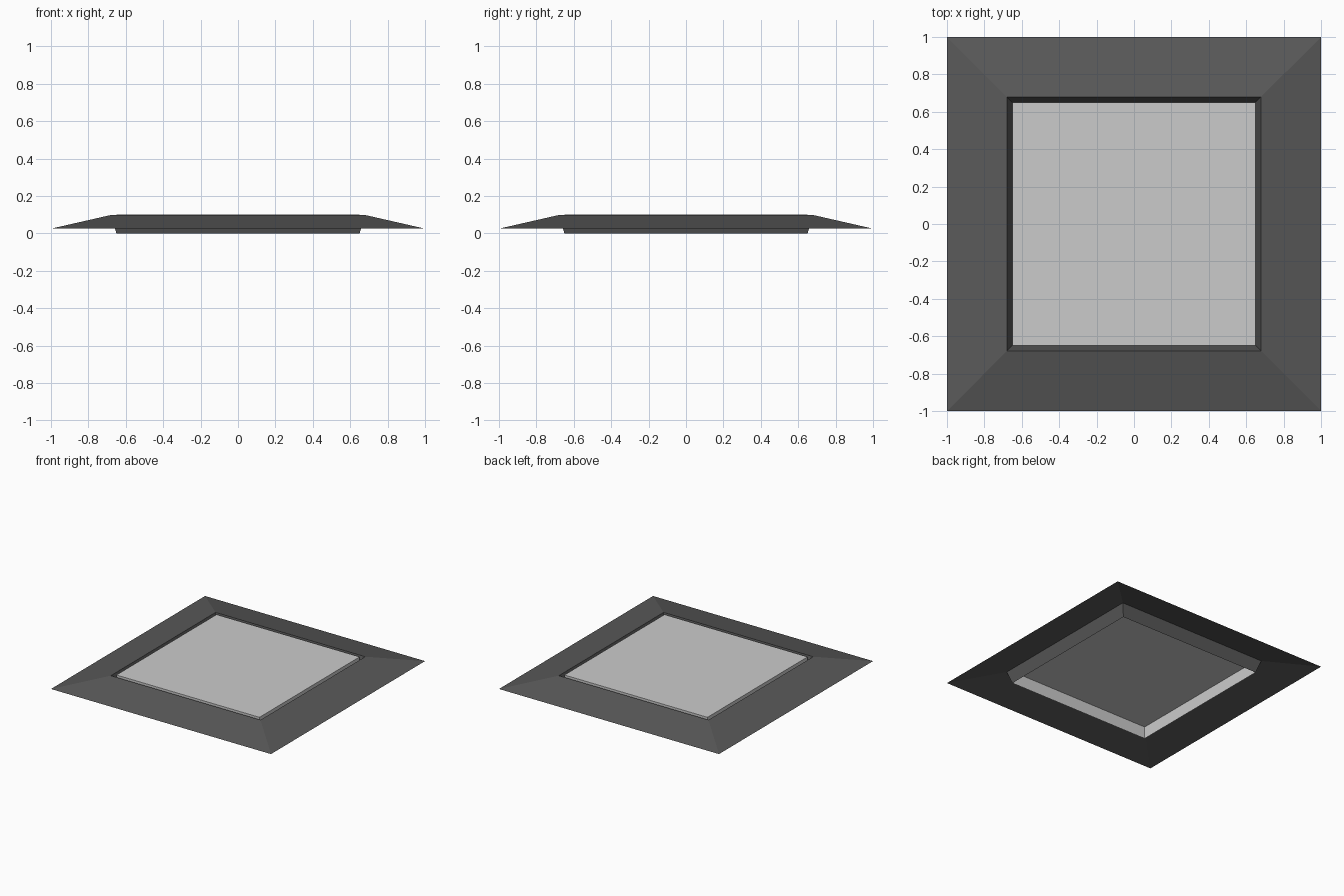
import bpy, bmesh

if "Cube" in bpy.data.objects:
    bpy.data.objects.remove(bpy.data.objects["Cube"])

dark = bpy.data.materials.new("dark_frame")
dark.diffuse_color = (0.1, 0.1, 0.1, 1)
dark.use_nodes = True
dark.node_tree.nodes["Principled BSDF"].inputs["Base Color"].default_value = dark.diffuse_color


def square_shell(name, profile, cap=False, material=None):
    """Skin square rings given as (half_width, z), outer to inner."""
    bm = bmesh.new()
    rings = [[bm.verts.new((sx * h, sy * h, z))
              for sx, sy in ((-1, -1), (1, -1), (1, 1), (-1, 1))]
             for h, z in profile]
    for a, b in zip(rings, rings[1:]):
        for i in range(4):
            j = (i + 1) % 4
            bm.faces.new((a[i], a[j], b[j], b[i]))
    if cap:
        bm.faces.new(rings[-1])
    mesh = bpy.data.meshes.new(name)
    bm.to_mesh(mesh)
    bm.free()
    obj = bpy.data.objects.new(name, mesh)
    bpy.context.collection.objects.link(obj)
    if material:
        mesh.materials.append(material)
    return obj


# Thin sloping rim that folds over and down into a groove around the panel
square_shell("frame", [(1.0, 0.025), (0.68, 0.098), (0.65, 0.0)], material=dark)

# Light panel: shallow box with an open underside
square_shell("panel", [(0.65, 0.0), (0.65, 0.10)], cap=True)
